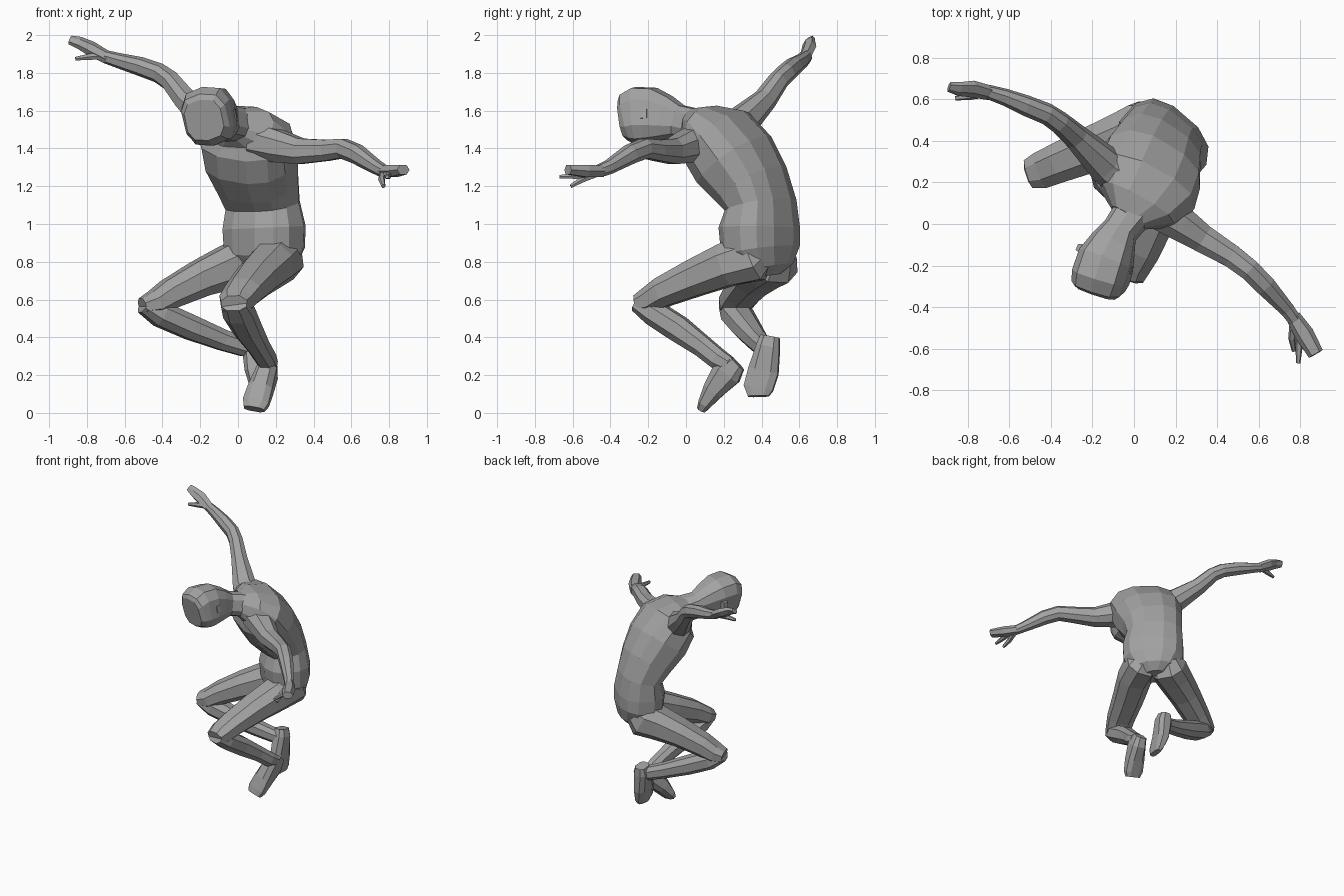
import bpy, bmesh, math
from mathutils import Vector

skin = bpy.data.materials.new("plain grey")
skin.diffuse_color = (0.36, 0.36, 0.36, 1)


def loft(name, rings, side, n=8, square=0.85, end_side=None):
    """Faceted tube; each ring is (x, y, z, half width along side, half depth)."""
    bm = bmesh.new()
    pts = [Vector(r[:3]) for r in rings]
    loops = []
    for i, r in enumerate(rings):
        t = (pts[min(i + 1, len(pts) - 1)] - pts[max(i - 1, 0)]).normalized()
        s = Vector(side).lerp(Vector(end_side or side), i / (len(pts) - 1))
        s = (s - t * s.dot(t)).normalized()
        u = t.cross(s)
        w, d = r[3], r[-1]
        loop = []
        for k in range(n):
            a = 2 * math.pi * (k + 0.5) / n
            c, q = math.cos(a), math.sin(a)
            c = math.copysign(abs(c) ** square, c)
            q = math.copysign(abs(q) ** square, q)
            loop.append(bm.verts.new(pts[i] + 1.06 * (s * w * c + u * d * q)))
        loops.append(loop)
    for a, b in zip(loops, loops[1:]):
        for k in range(n):
            j = (k + 1) % n
            bm.faces.new((a[k], a[j], b[j], b[k]))
    bm.faces.new(loops[0])
    bm.faces.new(loops[-1])
    bmesh.ops.recalc_face_normals(bm, faces=bm.faces)
    me = bpy.data.meshes.new(name)
    bm.to_mesh(me)
    bm.free()
    me.materials.append(skin)
    ob = bpy.data.objects.new(name, me)
    bpy.context.collection.objects.link(ob)
    return ob


# Torso, curling forward from pelvis to neck
loft("torso", [
    (0.155, 0.425, 0.725, .07, .06), (0.155, 0.42, 0.76, .15, .115),
    (0.14, 0.395, 0.86, .215, .16), (0.138, 0.388, 0.98, .22, .165),
    (0.13, 0.395, 1.10, .20, .145), (0.105, 0.345, 1.21, .215, .168),
    (0.07, 0.255, 1.34, .245, .19), (0.04, 0.16, 1.465, .25, .17),
    (0.01, 0.09, 1.515, .19, .115), (-0.03, 0.03, 1.53, .09, .08),
], (0.72, -0.69, 0), n=12, square=0.8, end_side=(0.82, -0.57, 0))

# Neck and head with a flat face
loft("head", [
    (0.00, 0.06, 1.52, .09, .085), (-0.065, -.03, 1.54, .08, .085),
    (-0.10, -.10, 1.555, .105, .118), (-0.135, -.175, 1.57, .128, .145),
    (-0.16, -.255, 1.57, .130, .15), (-0.172, -.30, 1.555, .12, .132),
    (-0.18, -.325, 1.55, .10, .105),
], (0.95, -0.3, 0.16), n=10, square=0.7)

# Ears
loft("left_ear", [(-0.035, -.22, 1.58, .03, .035), (-0.01, -.225, 1.585, .02, .03)],
     (0, 1, 0), n=4)
loft("right_ear", [(-0.25, -.12, 1.56, .03, .035), (-0.275, -.11, 1.56, .02, .03)],
     (0, 1, 0), n=4)

# Arms, stretched out to both sides
loft("left_arm", [
    (0.10, 0.08, 1.44, .095), (0.22, 0.005, 1.41, .085), (0.33, -.07, 1.385, .068),
    (0.47, -.155, 1.39, .056), (0.555, -.22, 1.40, .052), (0.63, -.295, 1.37, .05),
    (0.735, -.41, 1.30, .036), (0.775, -.465, 1.278, .032),
], (0, 0, 1))
loft("right_arm", [
    (-0.02, 0.20, 1.47, .095), (-0.14, 0.285, 1.53, .085), (-0.28, 0.42, 1.66, .058),
    (-0.36, 0.49, 1.76, .05), (-0.42, 0.53, 1.80, .048), (-0.52, 0.57, 1.835, .046),
    (-0.62, 0.61, 1.862, .038), (-0.70, 0.635, 1.885, .032),
], (0, -0.3, 1))

# Hands and fingers
loft("left_hand", [
    (0.765, -.445, 1.28, .032, .034), (0.82, -.53, 1.28, .034, .044),
    (0.875, -.625, 1.287, .026, .036)], (0, 0, 1), n=6)
loft("right_hand", [
    (-0.69, .63, 1.88, .034, .028), (-0.78, .65, 1.93, .042, .028),
    (-0.84, .65, 1.96, .036, .022), (-0.89, .66, 1.975, .026, .016)], (0, 0.7, 0.7), n=6)
fingers = [
    ("left_finger", (0.785, -.48, 1.275), (0.795, -.58, 1.255), (0.79, -.67, 1.25)),
    ("left_thumb", (0.77, -.47, 1.27), (0.76, -.55, 1.235), (0.77, -.61, 1.20)),
    ("right_thumb", (-0.71, .63, 1.89), (-0.79, .615, 1.885), (-0.86, .605, 1.875)),
]
for name, a, b, c in fingers:
    loft(name, [(*a, .02), (*b, .017), (*c, .01)], (0, 0, 1), n=6)

# Bent legs, thighs starting at the buttocks
loft("left_thigh", [
    (0.225, 0.42, 0.87, .07, .08), (0.225, 0.36, 0.825, .12, .13),
    (0.18, 0.22, 0.785, .12, .115),
    (0.10, 0.05, 0.715, .11, .098), (0.03, -.12, 0.64, .098, .08),
    (-0.01, -.20, 0.59, .09, .07), (-0.02, -.26, 0.572, .07, .05),
], (0.95, -0.3, 0))
loft("left_shin", [
    (-0.02, -.255, 0.58, .07, .045), (0.005, -.17, 0.53, .084, .066),
    (0.05, -.04, 0.445, .073, .068), (0.11, 0.09, 0.35, .056, .056),
    (0.15, 0.17, 0.285, .052, .054), (0.165, 0.225, 0.255, .045, .045),
], (0.95, -0.3, 0))
loft("right_thigh", [
    (0.10, 0.50, 0.86, .09, .08), (0.055, 0.465, 0.805, .13, .13),
    (-0.05, 0.42, 0.77, .122, .115),
    (-0.20, 0.36, 0.71, .11, .095), (-0.36, 0.295, 0.63, .096, .078),
    (-0.44, 0.262, 0.58, .09, .066), (-0.505, 0.242, 0.562, .07, .046),
], (-0.35, 0.93, 0))
loft("right_shin", [
    (-0.50, 0.242, 0.572, .068, .045), (-0.41, 0.27, 0.522, .084, .066),
    (-0.25, 0.32, 0.452, .072, .065), (-0.08, 0.375, 0.385, .055, .055),
    (0.03, 0.41, 0.35, .05, .05), (0.08, 0.425, 0.34, .045, .045),
], (-0.35, 0.93, 0))

# Feet, toes pointing down, soles turned back
loft("left_foot", [
    (0.165, 0.27, 0.265, .042, .05), (0.155, 0.218, 0.215, .054, .08),
    (0.12, 0.15, 0.125, .066, .056), (0.095, 0.105, 0.055, .07, .036),
    (0.085, 0.085, 0.02, .055, .024),
], (1, -0.1, 0), square=0.7)
loft("right_foot", [
    (0.075, 0.445, 0.405, .05, .04), (0.078, 0.435, 0.35, .062, .055),
    (0.085, 0.41, 0.22, .08, .045), (0.10, 0.383, 0.13, .078, .03),
    (0.11, 0.383, 0.088, .055, .02),
], (0.1, 1, 0), square=0.7)
